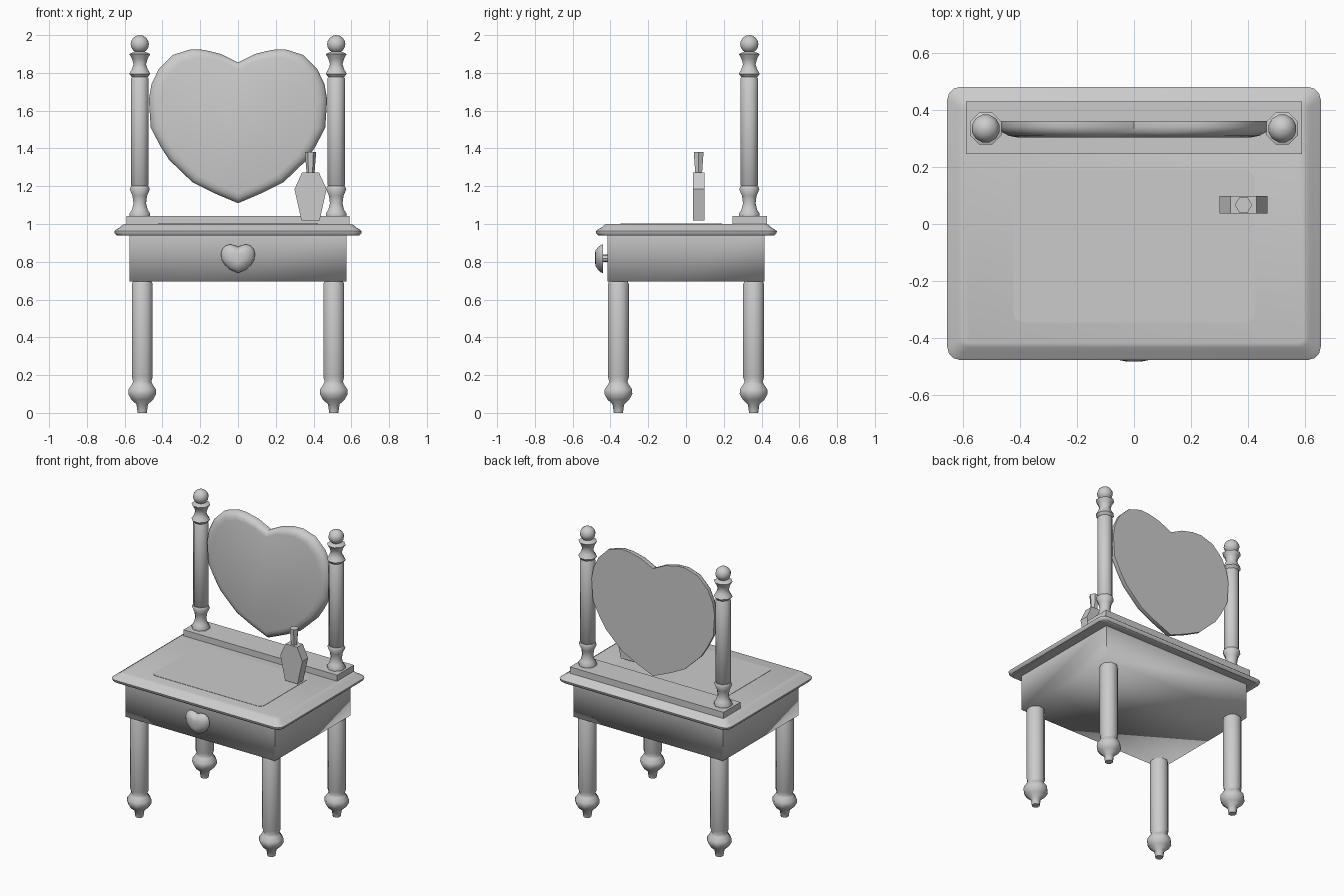
import bpy, bmesh, math

if "Cube" in bpy.data.objects:
    bpy.data.objects.remove(bpy.data.objects["Cube"])

GREY = bpy.data.materials.new("plain grey")
GREY.diffuse_color = (0.6, 0.6, 0.6, 1)
GREY.use_nodes = True
GREY.node_tree.nodes["Principled BSDF"].inputs["Base Color"].default_value = GREY.diffuse_color


def loft(name, rings, angle=40, cap_start=True, cap_end=True):
    """Skin a list of equal-length rings, with end caps."""
    bm = bmesh.new()
    loops = [[bm.verts.new(p) for p in ring] for ring in rings]
    n = len(loops[0])
    for a, b in zip(loops, loops[1:]):
        for i in range(n):
            j = (i + 1) % n
            bm.faces.new((a[i], a[j], b[j], b[i]))
    if cap_start:
        bm.faces.new(loops[0][::-1])
    if cap_end:
        bm.faces.new(loops[-1])
    bmesh.ops.recalc_face_normals(bm, faces=bm.faces)
    mesh = bpy.data.meshes.new(name)
    bm.to_mesh(mesh)
    bm.free()
    mesh.materials.append(GREY)
    obj = bpy.data.objects.new(name, mesh)
    bpy.context.collection.objects.link(obj)
    bpy.ops.object.select_all(action='DESELECT')
    obj.select_set(True)
    bpy.context.view_layer.objects.active = obj
    bpy.ops.object.shade_smooth_by_angle(angle=math.radians(angle))
    return obj


def turned(name, x, y, profile, sides=8, turn=0.5, angle=50):
    """Turned part from (radius, z) pairs."""
    rings = []
    for r, z in profile:
        rings.append([(x + r * math.cos((i + turn) * math.tau / sides),
                       y + r * math.sin((i + turn) * math.tau / sides), z)
                      for i in range(sides)])
    return loft(name, rings, angle)


def round_rect(hx, hy, cy, z, r, steps=3):
    pts = []
    for k, (sx, sy) in enumerate(((1, 1), (-1, 1), (-1, -1), (1, -1))):
        for i in range(steps + 1):
            a = (k + i / steps) * math.pi / 2
            pts.append((sx * (hx - r) + r * math.cos(a),
                        cy + sy * (hy - r) + r * math.sin(a), z))
    return pts


def box(name, x0, x1, y0, y1, z0, z1):
    return loft(name, [[(x0, y0, z), (x1, y0, z), (x1, y1, z), (x0, y1, z)]
                       for z in (z0, z1)])


# Right half of the heart outline, from notch to point
HALF = [(0, 1.855), (0.09, 1.90), (0.18, 1.922), (0.25, 1.925), (0.345, 1.895),
        (0.42, 1.82), (0.458, 1.74), (0.472, 1.66), (0.462, 1.51),
        (0.41, 1.41), (0.365, 1.34), (0.24, 1.22), (0.13, 1.165), (0, 1.11)]
HEART = HALF + [(-x, z) for x, z in HALF[-2:0:-1]]


def heart(name, cz, layers, angle):
    """Heart from (x scale, z scale, y) layers, centred on height cz."""
    rings = [[(x * sx, y, cz + (z - 1.55) * sz) for x, z in HEART]
             for sx, sz, y in layers]
    return loft(name, rings, angle)


# Legs with bulb feet
LEG = [(0.026, 0), (0.033, 0.045), (0.062, 0.07), (0.08, 0.10), (0.078, 0.125),
       (0.06, 0.15), (0.052, 0.165), (0.06, 0.19), (0.06, 0.68), (0.052, 0.70)]
for sx, side in ((-1, "left"), (1, "right")):
    for y, end in ((-0.358, "front"), (0.358, "back")):
        turned(f"{end}_{side}_leg", sx * 0.507, y, LEG)

# Apron: softly shaded along its lower edge
apron = box("apron", -0.575, 0.575, -0.415, 0.415, 0.695, 0.945)
for e in apron.data.edges:
    zs = [apron.data.vertices[v].co.z for v in e.vertices]
    e.use_edge_sharp = max(zs) > 0.9

# Table top with moulded rim
CY = 0.002
loft("table_top", [round_rect(0.655 - d, 0.479 - d, CY, z, 0.045 - d * 0.4)
                   for d, z in ((0.012, 0.94), (0.002, 0.95), (0, 0.962), (0.012, 0.972),
                                (0.03, 0.982), (0.045, 0.996), (0.058, 1.0))])

# Thin inlaid panel on the top
loft("top_inlay", [round_rect(0.423, 0.268, -0.078, z, 0.035)
                   for z in (0.998, 1.002)])

# Ledge that carries the posts
box("mirror_ledge", -0.59, 0.59, 0.245, 0.43, 0.998, 1.042)

# Mirror posts
LOWER = [(0.058, 1.04), (0.06, 1.055), (0.045, 1.075), (0.036, 1.11),
         (0.042, 1.15), (0.058, 1.185), (0.05, 1.2)]
SHAFT = [(0.042, 1.197), (0.05, 1.205), (0.05, 1.77), (0.042, 1.782)]
UPPER = [(0.045, 1.777), (0.06, 1.795), (0.045, 1.82), (0.036, 1.845),
         (0.045, 1.875), (0.06, 1.9), (0.03, 1.912)]
BALL = [(max(0.05 * math.sin(t * math.pi / 8), 0.002),
         1.952 - 0.048 * math.cos(t * math.pi / 8)) for t in range(9)]
for sx, side in ((-1, "left"), (1, "right")):
    for part, profile in (("lower_turning", LOWER), ("shaft", SHAFT),
                          ("upper_turning", UPPER), ("finial", BALL)):
        turned(f"{side}_post_{part}", sx * 0.52, 0.335, profile,
               sides=12 if part == "finial" else 8)

# Heart mirror with rounded rim
heart("heart_mirror", 1.55, [(0.87, 0.88, 0.304), (0.93, 0.935, 0.309),
                             (0.98, 0.98, 0.322), (1, 1, 0.34), (1, 1, 0.361)], 50)

# Drawer knob
heart("drawer_knob", 0.822, [(0.06, 0.06, -0.482), (0.105, 0.105, -0.478),
                             (0.155, 0.15, -0.465), (0.185, 0.18, -0.45),
                             (0.19, 0.185, -0.44)], 60)
loft("knob_stem", [[(0.02 * math.cos(i * math.tau / 8), y,
                     0.818 + 0.02 * math.sin(i * math.tau / 8)) for i in range(8)]
                   for y in (-0.445, -0.41)])

# Perfume bottle: flat body and six-sided stopper
BX, BY = 0.384, 0.067
SIDE = [(0.048, 1.018), (0.085, 1.185), (0.045, 1.272)]
outline = [(BX + w, z) for w, z in SIDE] + [(BX - w, z) for w, z in SIDE[::-1]]
loft("bottle_body", [[(x, y, z) for x, z in outline]
                     for y in (BY - 0.031, BY + 0.031)], 20)
turned("bottle_stopper", BX, BY, [(0.021, 1.27), (0.03, 1.382)], 6, 0, 20)
